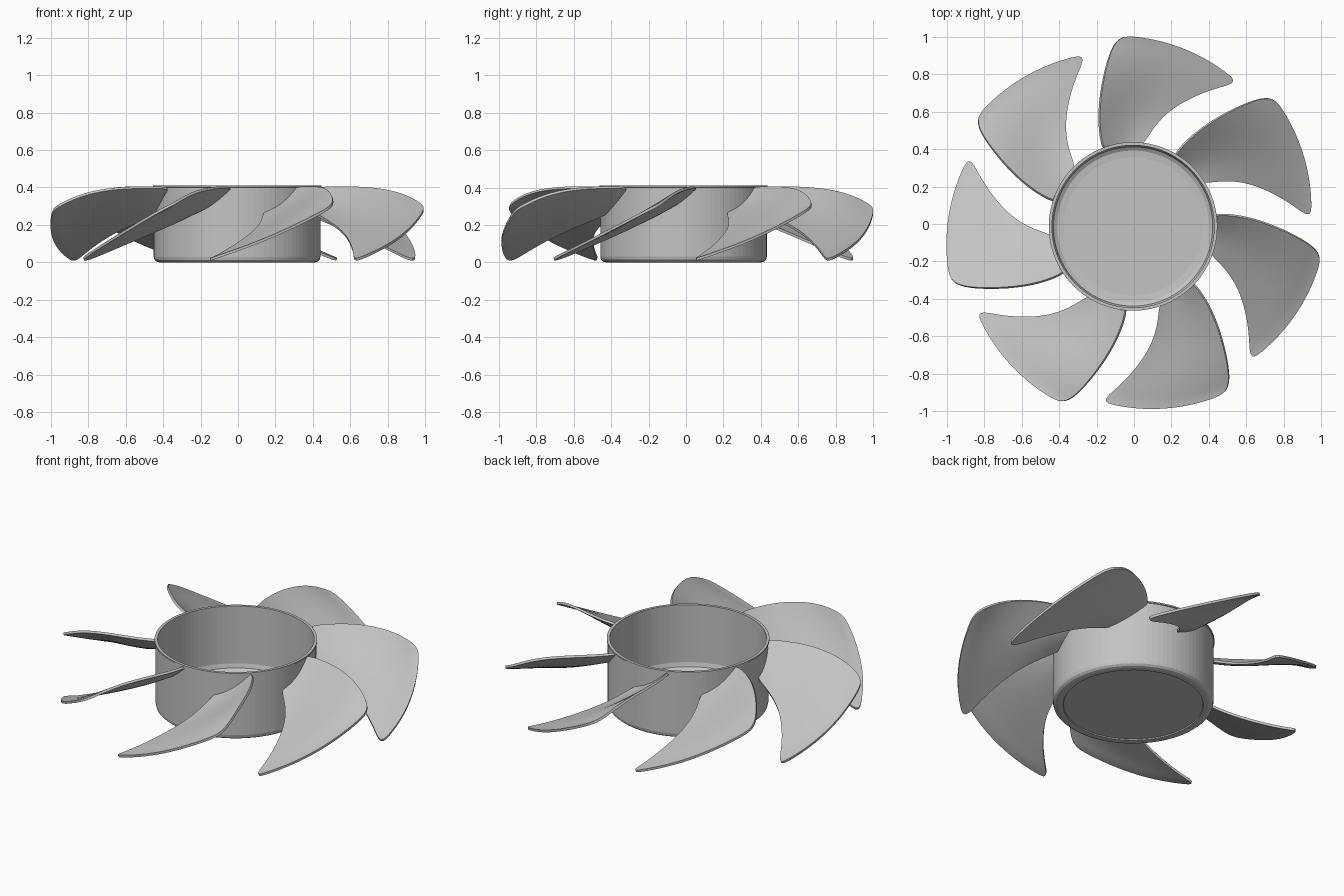
import bpy, bmesh, math

cube = bpy.data.objects.get("Cube")
if cube:
    bpy.data.objects.remove(cube, do_unlink=True)

BLADES = 7
CENTRE = (-0.005, -0.013, 0)

grey = bpy.data.materials.new("grey plastic")
grey.use_nodes = True
colour = (0.55, 0.55, 0.55, 1)
grey.diffuse_color = colour
grey.node_tree.nodes["Principled BSDF"].inputs["Base Color"].default_value = colour


def finish(bm, name):
    bmesh.ops.recalc_face_normals(bm, faces=bm.faces)
    mesh = bpy.data.meshes.new(name)
    bm.to_mesh(mesh)
    bm.free()
    mesh.materials.append(grey)
    return mesh


def add_object(mesh, name):
    ob = bpy.data.objects.new(name, mesh)
    bpy.context.collection.objects.link(ob)
    ob.location = CENTRE
    return ob


# Hub: thin open cup, spun from its wall profile (radius, height)
profile = [(0, 0.006), (0.385, 0.006), (0.388, 0), (0.415, 0), (0.43, 0.004),
           (0.441, 0.014), (0.445, 0.03), (0.445, 0.4), (0.45, 0.402),
           (0.45, 0.41), (0.433, 0.41), (0.433, 0.06), (0.425, 0.035),
           (0.405, 0.022), (0.37, 0.018), (0, 0.018)]
bm = bmesh.new()
verts = [bm.verts.new((r, 0, z)) for r, z in profile]
edges = [bm.edges.new(pair) for pair in zip(verts, verts[1:])]
bmesh.ops.spin(bm, geom=verts + edges, cent=(0, 0, 0), axis=(0, 0, 1),
               angle=math.tau, steps=96, use_duplicate=False)
bmesh.ops.remove_doubles(bm, verts=bm.verts, dist=0.0005)
hub = add_object(finish(bm, "hub"), "hub")

# Blade sections from root to tip: leading x, y, z and trailing x, y, z
sections = [
    (-0.16, 0.405, 0.40, 0.055, 0.435, 0.26),
    (-0.18, 0.51, 0.40, 0.10, 0.52, 0.22),
    (-0.182, 0.62, 0.40, 0.175, 0.605, 0.175),
    (-0.17, 0.73, 0.392, 0.265, 0.665, 0.13),
    (-0.15, 0.83, 0.375, 0.36, 0.71, 0.085),
    (-0.125, 0.92, 0.345, 0.45, 0.74, 0.045),
    (-0.095, 0.985, 0.31, 0.51, 0.755, 0.02),
    (-0.05, 1.018, 0.285, 0.548, 0.78, 0.012),
]
COLS = 9
bm = bmesh.new()
rows = []
for lx, ly, lz, tx, ty, tz in sections:
    row = []
    for i in range(COLS):
        v = i / (COLS - 1)
        # Sweep each section around the axis, sagging a little mid-chord
        r = math.hypot(lx, ly) * (1 - v) + math.hypot(tx, ty) * v
        a = math.atan2(ly, lx) * (1 - v) + math.atan2(ty, tx) * v
        z = lz * (1 - v) + tz * v - 0.02 * math.sin(math.pi * v)
        row.append(bm.verts.new((r * math.cos(a), r * math.sin(a), z)))
    rows.append(row)
for low, high in zip(rows, rows[1:]):
    for i in range(COLS - 1):
        bm.faces.new((low[i], low[i + 1], high[i + 1], high[i]))
blade_mesh = finish(bm, "blade")

blades = []
for n in range(BLADES):
    blade = add_object(blade_mesh, f"blade_{n + 1}")
    blade.rotation_euler.z = n * math.tau / BLADES
    smooth = blade.modifiers.new("smooth", "SUBSURF")
    smooth.levels = smooth.render_levels = 2
    skin = blade.modifiers.new("thickness", "SOLIDIFY")
    skin.thickness = 0.014
    skin.offset = 0
    blades.append(blade)

# Smooth shading with crisp rims
for ob in bpy.context.view_layer.objects:
    ob.select_set(ob == hub or ob in blades)
bpy.context.view_layer.objects.active = hub
bpy.ops.object.shade_smooth_by_angle(angle=math.radians(40))
